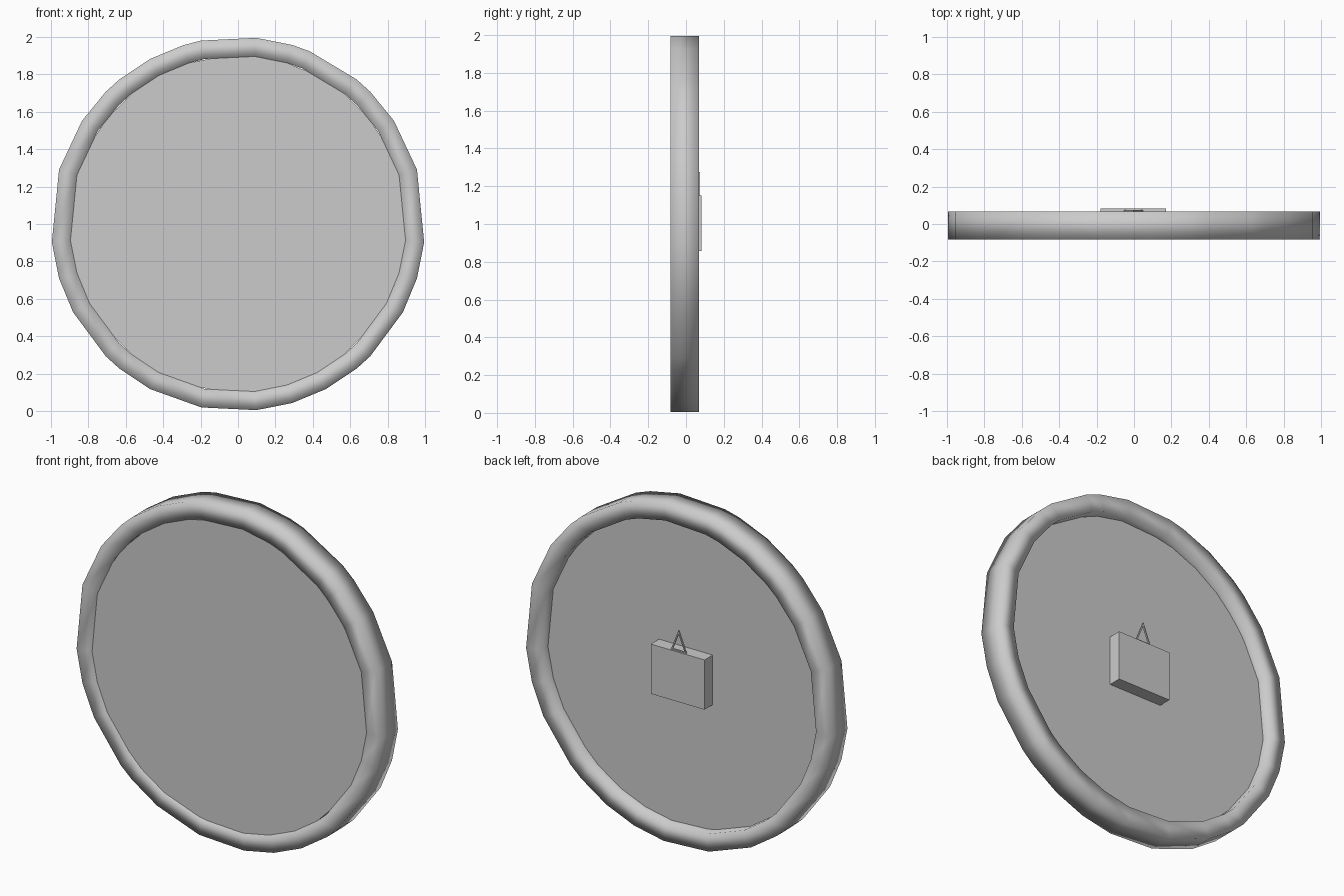
import bpy, bmesh
from math import cos, sin, radians

if "Cube" in bpy.data.objects:
    bpy.data.objects.remove(bpy.data.objects["Cube"])

# Uneven corner angles of the low-poly rim, in degrees
RIM_ANGLES = [-84.4, -73.1, -61.9, -50.6, -45, -28.1, -16.9, -5.6, 16.9, 33.5,
              45, 50.6, 67.5, 73.1, 84.4, 101.3, 106.9, 118.1, 129.4, 135,
              146.5, 163.1, 185.6, 196.9, 208.1, 225, 230.6, 241.9, 258.7]
DISC_ANGLES = [5.625 + 11.25 * i for i in range(32)]


def circle(radius, angles, cz=1.0):
    return [(radius * cos(radians(a)), cz + radius * sin(radians(a))) for a in angles]


def extrude(name, outer, y0, y1, inner=None, smooth=False):
    """Extrude an x-z outline along y, with an optional matching hole."""
    bm = bmesh.new()

    def ring(points, y):
        return [bm.verts.new((x, y, z)) for x, z in points]

    def bridge(a, b):
        n = len(a)
        for i in range(n):
            j = (i + 1) % n
            bm.faces.new((a[i], a[j], b[j], b[i]))

    front, back = ring(outer, y0), ring(outer, y1)
    bridge(front, back)
    if inner:
        hole_front, hole_back = ring(inner, y0), ring(inner, y1)
        bridge(back, hole_back)
        bridge(hole_back, hole_front)
        bridge(hole_front, front)
    else:
        bm.faces.new(front)
        bm.faces.new(back)
    bmesh.ops.recalc_face_normals(bm, faces=bm.faces)
    for f in bm.faces:
        f.smooth = smooth
    mesh = bpy.data.meshes.new(name)
    bm.to_mesh(mesh)
    bm.free()
    obj = bpy.data.objects.new(name, mesh)
    bpy.context.collection.objects.link(obj)
    return obj


# Outer rim, softly shaded
extrude("rim", circle(1.0, RIM_ANGLES), -0.082, 0.068,
        inner=circle(0.9, RIM_ANGLES), smooth=True)

# Face panel, almost flush with the front and recessed at the back
extrude("face_panel", circle(0.9, DISC_ANGLES), -0.08, 0.006)

# Box on the back
extrude("back_box", [(-0.178, 0.857), (0.172, 0.857), (0.172, 1.15), (-0.178, 1.15)],
        0.0, 0.082)

# Triangular wire hanger standing on the box
extrude("hanger", [(-0.053, 1.15), (0.047, 1.15), (-0.003, 1.275)], 0.066, 0.075,
        inner=[(-0.042, 1.157), (0.036, 1.157), (-0.003, 1.255)])
